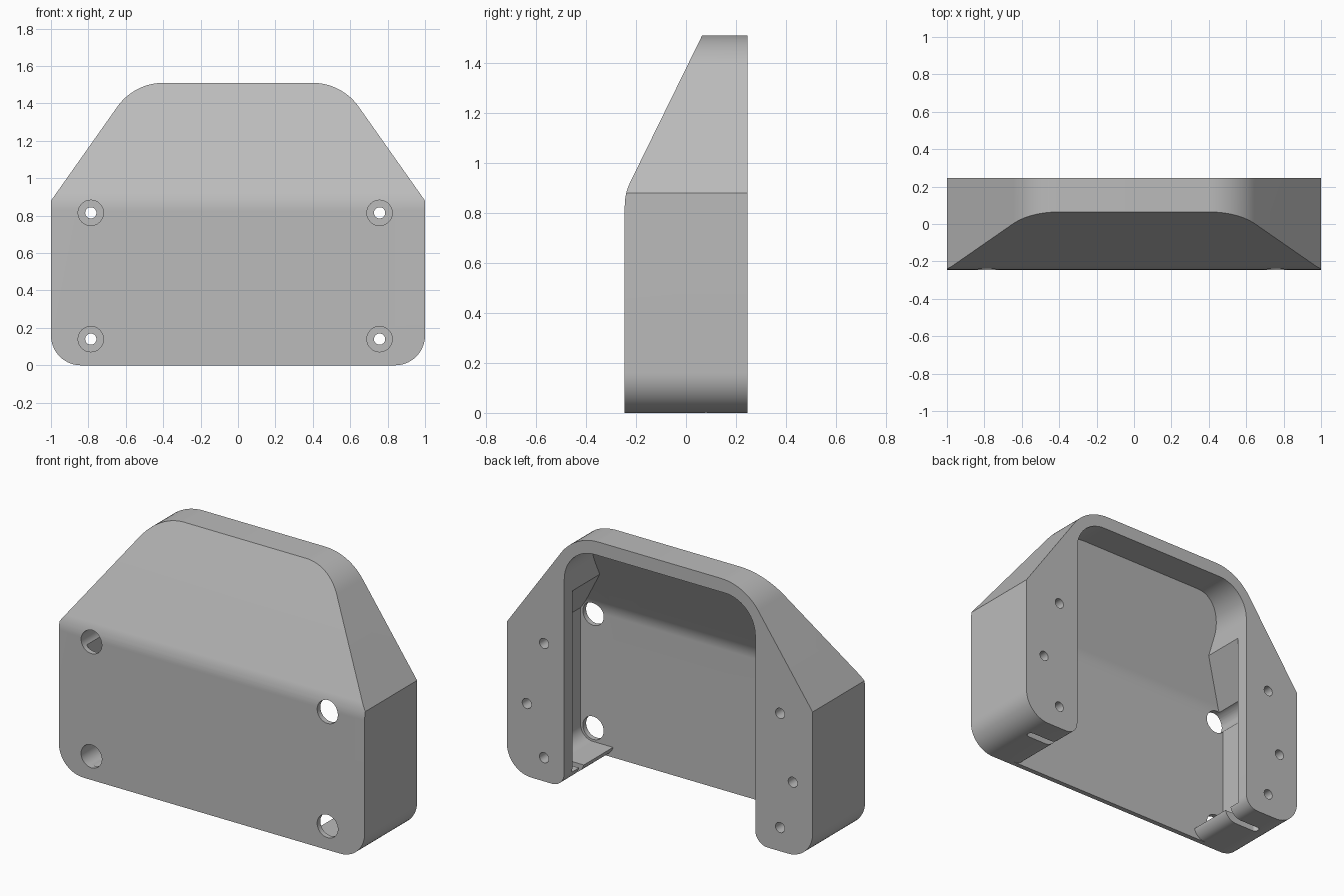
import bpy, bmesh, math
from mathutils import Vector

cube = bpy.data.objects.get("Cube")
if cube:
    bpy.data.objects.remove(cube, do_unlink=True)

grey = bpy.data.materials.new("plain grey")
grey.use_nodes = True
colour = (0.5, 0.5, 0.5, 1)
grey.diffuse_color = colour
grey.node_tree.nodes["Principled BSDF"].inputs["Base Color"].default_value = colour


def rounded(corners, steps=14):
    """Polygon from (a, b, radius) corners, each rounded by its radius."""
    out = []
    for i, (a, b, r) in enumerate(corners):
        p = Vector((a, b))
        if r == 0:
            out.append(p)
            continue
        u = (Vector(corners[i - 1][:2]) - p).normalized()
        v = (Vector(corners[(i + 1) % len(corners)][:2]) - p).normalized()
        half = u.angle(v) / 2
        centre = p + (u + v).normalized() * (r / math.sin(half))
        start = p + u * (r / math.tan(half)) - centre
        turn = u.angle_signed(v)
        sweep = (math.pi - 2 * half) * (1 if turn > 0 else -1)
        for k in range(steps + 1):
            t = -sweep * k / steps
            c, s = math.cos(t), math.sin(t)
            # rotate towards the outgoing edge
            d = Vector((start.x * c + start.y * s, -start.x * s + start.y * c))
            e = Vector((start.x * c - start.y * s, start.x * s + start.y * c))
            end = p + v * (r / math.tan(half)) - centre
            cs, sn = math.cos(sweep), math.sin(sweep)
            probe = Vector((start.x * cs - start.y * sn, start.x * sn + start.y * cs))
            out.append(centre + (d if (probe - end).length < 1e-4 else e))
    return out


def prism(name, points, axis, low, high):
    """Extrude a profile: axis 'y' takes (x, z), 'x' takes (y, z), 'z' takes (x, y)."""
    place = {"y": lambda p, h: (p[0], h, p[1]),
             "x": lambda p, h: (h, p[0], p[1]),
             "z": lambda p, h: (p[0], p[1], h)}[axis]
    bm = bmesh.new()
    rings = [[bm.verts.new(place(p, h)) for p in points] for h in (low, high)]
    for ring in rings:
        bm.faces.new(ring)
    n = len(points)
    for i in range(n):
        j = (i + 1) % n
        bm.faces.new((rings[0][i], rings[0][j], rings[1][j], rings[1][i]))
    bmesh.ops.recalc_face_normals(bm, faces=bm.faces)
    mesh = bpy.data.meshes.new(name)
    bm.to_mesh(mesh)
    bm.free()
    mesh.materials.append(grey)
    obj = bpy.data.objects.new(name, mesh)
    bpy.context.collection.objects.link(obj)
    return obj


def combine(target, tool, operation):
    """Apply a boolean and discard the tool."""
    mod = target.modifiers.new("cut", "BOOLEAN")
    mod.operation, mod.object, mod.solver = operation, tool, "EXACT"
    bpy.context.view_layer.update()
    graph = bpy.context.evaluated_depsgraph_get()
    mesh = bpy.data.meshes.new_from_object(target.evaluated_get(graph))
    target.modifiers.clear()
    target.data = mesh
    bpy.data.objects.remove(tool, do_unlink=True)


def drill(x, z, radius, low, high):
    ring = [(x + radius * math.cos(math.tau * k / 32),
             z + radius * math.sin(math.tau * k / 32)) for k in range(32)]
    combine(cover, prism("drill", ring, "y", low, high), "DIFFERENCE")


BACK, FRONT, TOP = 0.245, -0.245, 1.51
SLOPE = 0.49


def side_wedge(name, inset):
    """Side profile with the upper front leaning back."""
    y = FRONT + inset
    z = 0.878 - inset * 0.113 / SLOPE
    high = 2.0
    return prism(name, rounded([(y, -1, 0), (y, z, 0.21 - inset),
                                (y + SLOPE * (high - z), high, 0), (1.2, high, 0),
                                (1.2, -1, 0)]), "x", -1.5, 1.5)


# Outer shell
cover = prism("cover_shell", rounded([
    (-1, 0, 0.16), (1, 0, 0.16), (1, 0.88, 0), (0.555, TOP, 0.3),
    (-0.555, TOP, 0.3), (-1, 0.88, 0)]), "y", FRONT - 0.1, BACK)
combine(cover, side_wedge("outer_wedge", 0), "INTERSECT")

# Back opening, flared at the foot to round the inner corners of the legs
W, FLARE = 0.625, 0.08
foot = [(W + FLARE - FLARE * math.cos(a), FLARE - FLARE * math.sin(a))
        for a in [math.pi / 2 * k / 8 for k in range(9)]]
arch = [tuple(p) for p in rounded([(W, 0.5, 0), (W, 1.43, 0.2),
                                   (-W, 1.43, 0.2), (-W, 0.5, 0)])]
outline = ([(W + FLARE, -0.1)] + foot[::-1] + arch
           + [(-x, z) for x, z in foot] + [(-W - FLARE, -0.1)])
opening = prism("opening", outline, "y", -0.4, 0.4)
combine(opening, side_wedge("inner_wedge", 0.03), "INTERSECT")
combine(cover, opening, "DIFFERENCE")

# Pockets inside the legs, behind the back flange
pocket = prism("pocket", rounded([
    (-0.84, 0.06, 0.08), (0.84, 0.06, 0.08), (0.84, 0.83, 0),
    (0.62, 1.14, 0), (-0.62, 1.14, 0), (-0.84, 0.83, 0)]), "y", -0.4, 0.17)
combine(pocket, side_wedge("inner_wedge", 0.03), "INTERSECT")
combine(cover, pocket, "DIFFERENCE")

# Screw holes: wide access from the front, narrow through the back flange
for x in (-0.787, 0.757):
    for z in (0.14, 0.815):
        drill(x, z, 0.068, -0.4, 0.165)
        drill(x, z, 0.03, 0.1, 0.4)
for side in (-1, 1):
    drill(side * 0.87, 0.43, 0.03, 0.0, 0.4)
    # Slot in the floor of each leg
    slot = rounded([(side * 0.55, 0.058, 0), (side * 0.85, 0.058, 0.021),
                    (side * 0.85, 0.102, 0.021), (side * 0.55, 0.102, 0)], 6)
    combine(cover, prism("slot", slot, "z", -0.1, 0.1), "DIFFERENCE")

# Smooth curves, sharp edges
bpy.ops.object.select_all(action="DESELECT")
cover.select_set(True)
bpy.context.view_layer.objects.active = cover
bpy.ops.object.shade_smooth_by_angle(angle=math.radians(25))
